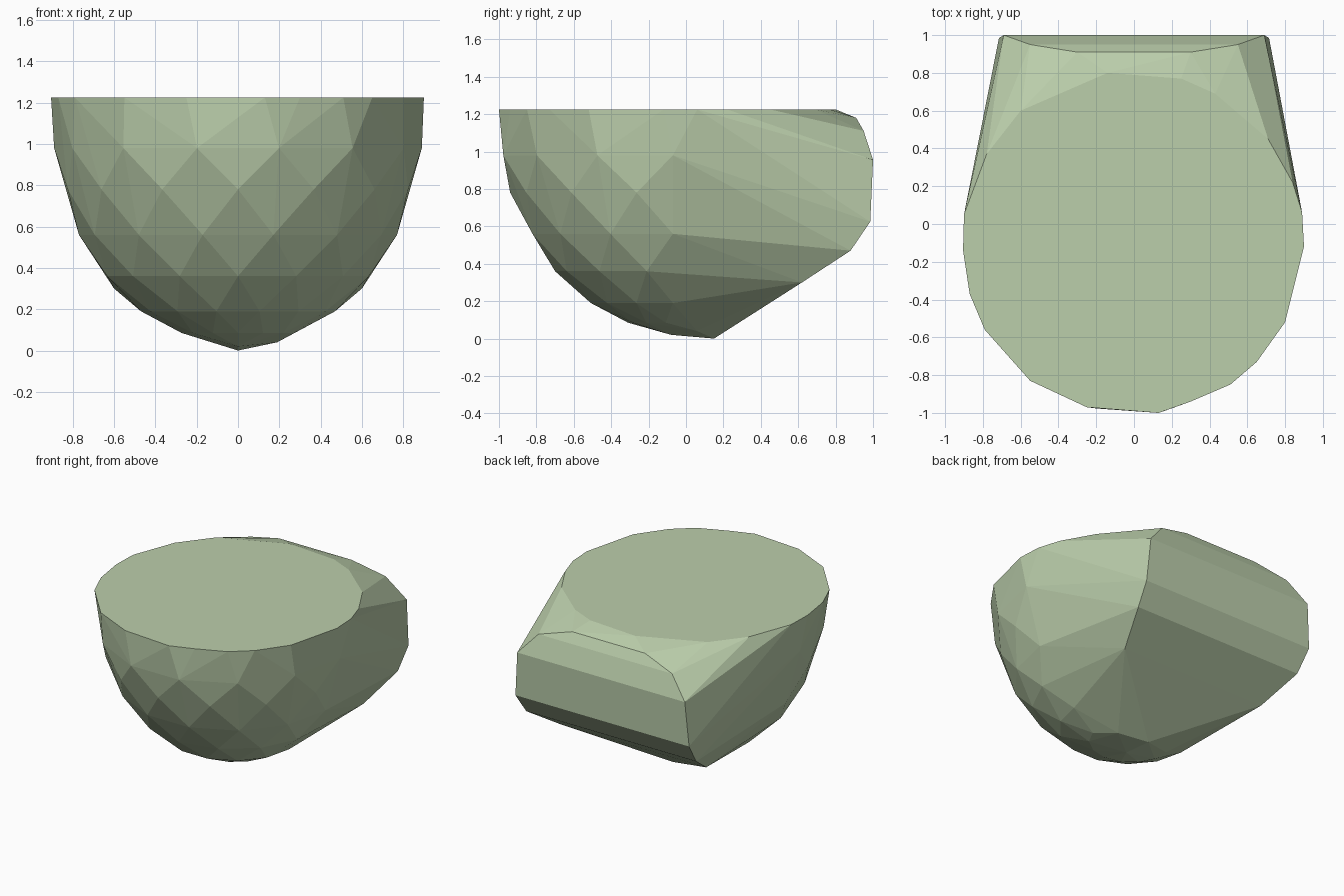
import bpy, bmesh, math

if "Cube" in bpy.data.objects:
    bpy.data.objects.remove(bpy.data.objects["Cube"])

# flat cut rim at the top, slightly uneven
RIM_Z = 1.225
rim = [(.90, -.12), (.80, -.52), (.65, -.73), (.51, -.85), (.30, -.94), (.13, -1),
       (-.25, -.97), (-.55, -.83), (-.79, -.56), (-.87, -.37), (-.905, -.14),
       (-.90, .05), (-.78, .37), (-.60, .60), (-.14, .80), (.25, .77),
       (.43, .69), (.71, .45), (.84, .22), (.89, .06)]
points = [(x, y, RIM_Z) for x, y in rim]

# rounded bowl: staggered rings of (height, radius x, radius y, centre y)
rings = [(.98, .89, .93, -.07), (.78, .845, .87, -.07), (.56, .77, .77, -.07),
         (.36, .65, .63, -.07), (.19, .47, .45, -.07), (.085, .28, .26, -.05)]
SEG = 14
for i, (z, rx, ry, cy) in enumerate(rings):
    for k in range(SEG):
        a = 2 * math.pi * (k + .5 * (i % 2)) / SEG
        points.append((rx * math.cos(a), cy + ry * math.sin(a), z))
points += [(0, .15, 0), (0, -.08, .02), (.19, .06, .04)]

# blocky back end, mirrored left and right
back = [(.69, 1, .955), (.55, .95, 1.11), (.30, .91, 1.18), (.715, .985, .625),
        (.70, .88, .47), (.60, .62, .30)]
for x, y, z in back:
    points += [(x, y, z), (-x, y, z)]

# wrap everything in one faceted hull
bm = bmesh.new()
for p in points:
    bm.verts.new(p)
res = bmesh.ops.convex_hull(bm, input=bm.verts[:])
loose = [v for v in bm.verts if not v.link_faces]
bmesh.ops.delete(bm, geom=loose, context='VERTS')
bmesh.ops.dissolve_limit(bm, angle_limit=math.radians(.5), verts=bm.verts[:], edges=bm.edges[:])
bmesh.ops.recalc_face_normals(bm, faces=bm.faces[:])

mesh = bpy.data.meshes.new("faceted_bowl_block")
bm.to_mesh(mesh)
bm.free()
obj = bpy.data.objects.new("faceted_bowl_block", mesh)
bpy.context.collection.objects.link(obj)

# pale green
mat = bpy.data.materials.new("pale_green")
mat.diffuse_color = (.50, .62, .41, 1)
mat.use_nodes = True
mat.node_tree.nodes["Principled BSDF"].inputs["Base Color"].default_value = mat.diffuse_color
mesh.materials.append(mat)
